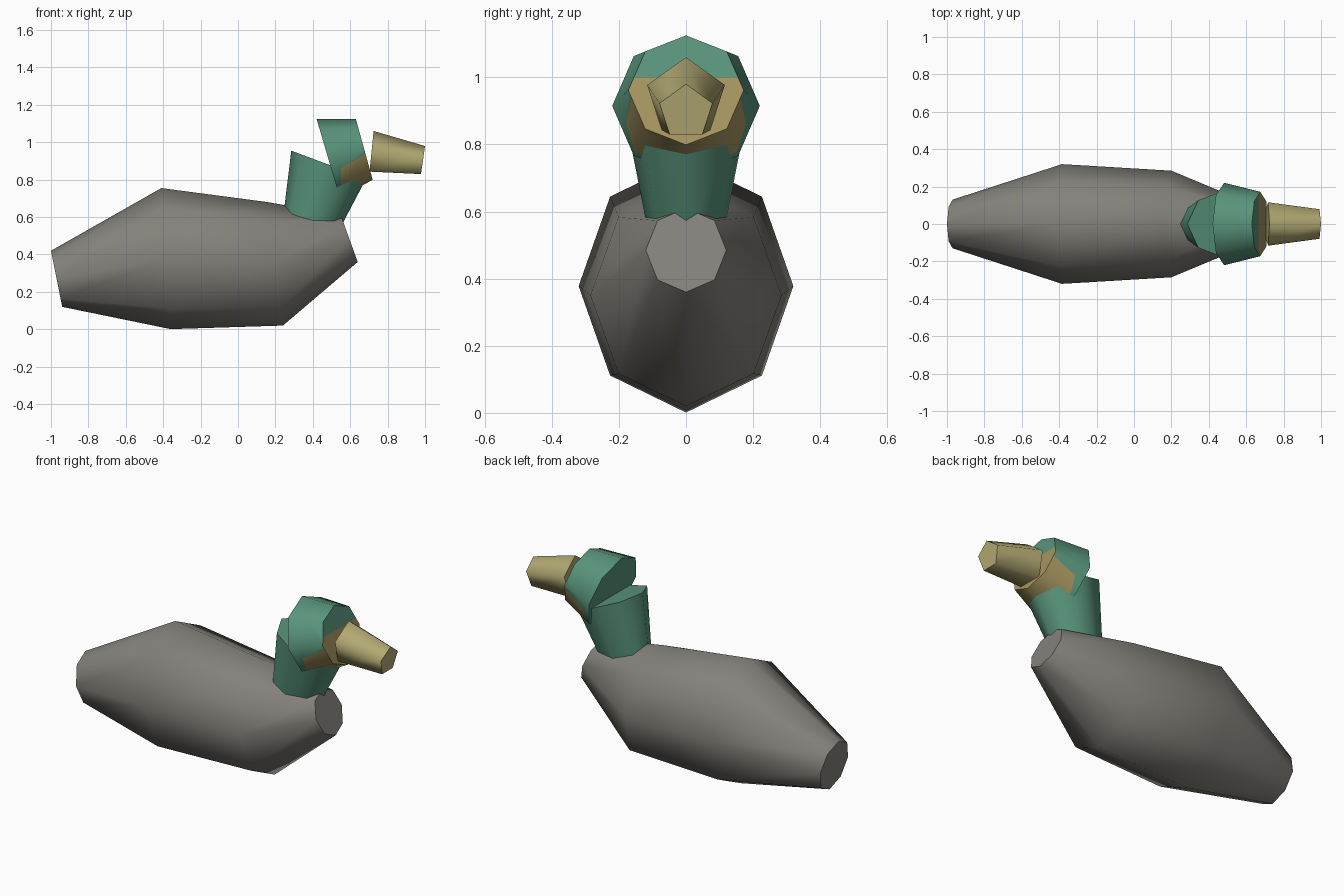
import bpy, bmesh, math
from mathutils import Vector

cube = bpy.data.objects.get("Cube")
if cube:
    bpy.data.objects.remove(cube)


def material(name, rgb):
    mat = bpy.data.materials.new(name)
    mat.use_nodes = True
    mat.diffuse_color = (*rgb, 1)
    mat.node_tree.nodes["Principled BSDF"].inputs["Base Color"].default_value = (*rgb, 1)
    return mat


gray = material("body gray", (0.23, 0.22, 0.195))
green = material("head green", (0.10, 0.30, 0.20))
tan = material("beak tan", (0.45, 0.40, 0.17))
ochre = material("cheek ochre", (0.38, 0.30, 0.115))


def loft(name, sides, rings, mats, angle, paint=None):
    """Closed tube through rings of (x, z, up_x, up_z, half_width)."""
    bm = bmesh.new()
    loops = []
    for x, z, ux, uz, width in rings:
        loop = []
        for i in range(sides):
            a = math.tau * i / sides
            c, s = math.cos(a), math.sin(a)
            loop.append(bm.verts.new((x + ux * c, width * s, z + uz * c)))
        loops.append(loop)
    for lo, hi in zip(loops, loops[1:]):
        for i in range(sides):
            j = (i + 1) % sides
            bm.faces.new((lo[i], lo[j], hi[j], hi[i]))
    bm.faces.new(loops[0])
    bm.faces.new(loops[-1])
    bmesh.ops.recalc_face_normals(bm, faces=bm.faces)
    if paint:
        paint(bm)
    mesh = bpy.data.meshes.new(name)
    bm.to_mesh(mesh)
    bm.free()
    for mat in mats:
        mesh.materials.append(mat)
    obj = bpy.data.objects.new(name, mesh)
    bpy.context.collection.objects.link(obj)
    bpy.ops.object.select_all(action='DESELECT')
    obj.select_set(True)
    bpy.context.view_layer.objects.active = obj
    bpy.ops.object.shade_smooth_by_angle(angle=math.radians(angle))
    return obj


# Cheek patch: lower front of the head, cut along two planes
def paint_cheeks(bm):
    front = Vector((1, 0, 0.28)).normalized()
    slope = Vector((-0.6, 0, 1)).normalized()
    corner = Vector((0.55, 0, 0.86))

    def is_cap(f):
        return f.normal.dot(front) > 0.95

    def cut(faces, co, no):
        geom = set(faces)
        for f in faces:
            geom.update(f.edges)
            geom.update(f.verts)
        bmesh.ops.bisect_plane(bm, geom=list(geom), plane_co=co, plane_no=no)

    cut([f for f in bm.faces if not is_cap(f)], corner, slope)
    cut([f for f in bm.faces if not is_cap(f)], corner, Vector((1, 0, 0)))
    cut([f for f in bm.faces if is_cap(f)], Vector((0, 0, 1)), Vector((0, 0, 1)))
    bm.normal_update()
    for f in bm.faces:
        mid = f.calc_center_median()
        if is_cap(f):
            f.material_index = int(mid.z < 1)
        else:
            f.material_index = int(mid.x > corner.x and (mid - corner).dot(slope) < 0)


# Body, from tail to breast
loft("body", 8, [
    (-0.97, 0.27, -0.03, 0.15, 0.13),
    (-0.385, 0.378, -0.025, 0.377, 0.32),
    (0.20, 0.35, -0.04, 0.33, 0.285),
    (0.595, 0.485, -0.045, 0.125, 0.12),
], [gray], 60)

# Neck, widening upward
loft("neck", 8, [
    (0.385, 0.55, 0.145, -0.04, 0.115),
    (0.485, 0.88, 0.20, -0.075, 0.18),
], [green], 60)

# Head, a short tapered drum
loft("head", 8, [
    (0.482, 0.915, -0.062, 0.21, 0.22),
    (0.675, 0.962, -0.045, 0.163, 0.172),
], [green, ochre], 60, paint_cheeks)

# Beak
loft("beak", 5, [
    (0.713, 0.94, 0.012, 0.12, 0.122),
    (0.988, 0.897, 0.012, 0.083, 0.083),
], [tan], 75)
